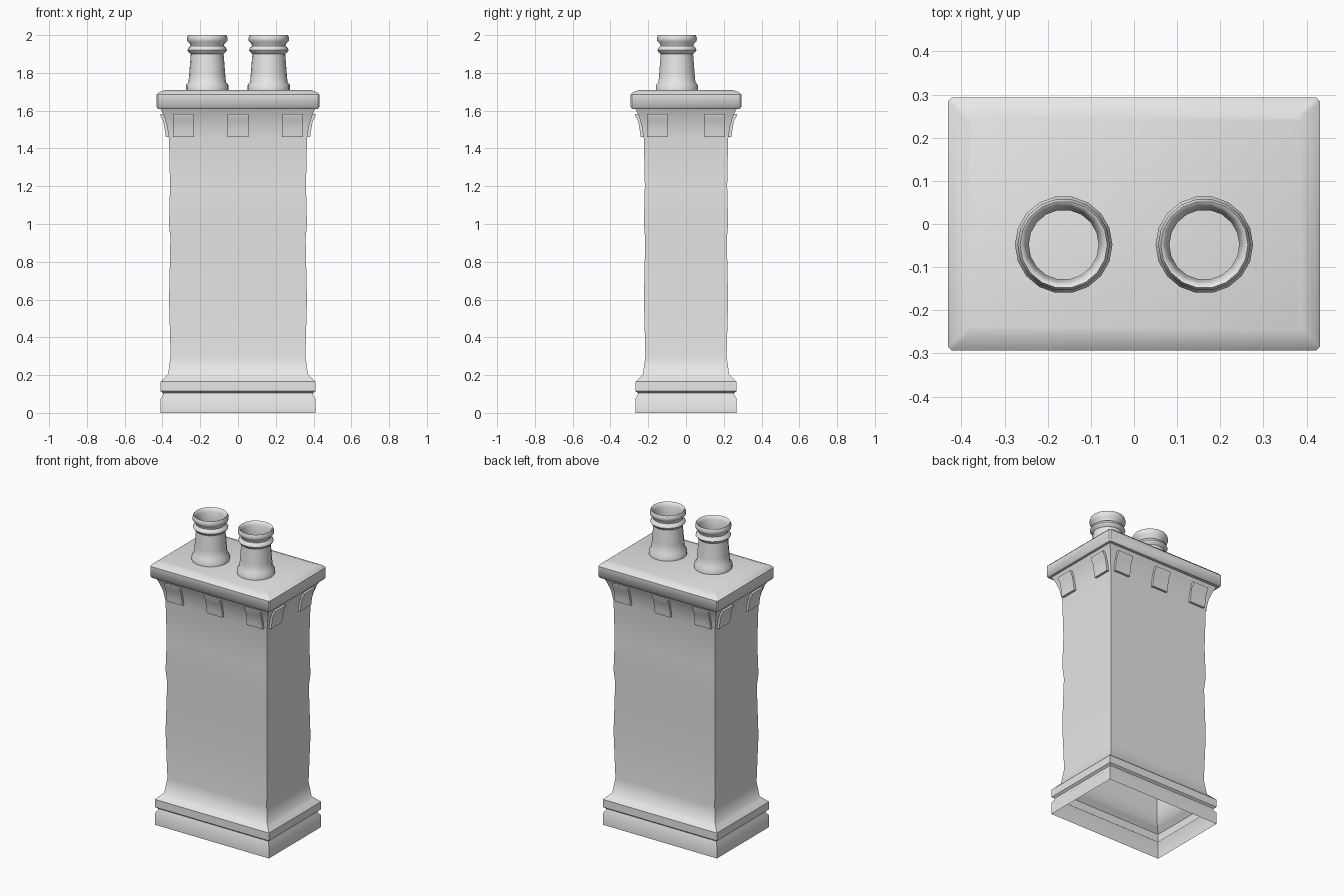
import bpy, bmesh, math

if "Cube" in bpy.data.objects:
    bpy.data.objects.remove(bpy.data.objects["Cube"])

stone = bpy.data.materials.new("grey stone")
stone.diffuse_color = (0.8, 0.8, 0.8, 1)
stone.use_nodes = True
stone.node_tree.nodes["Principled BSDF"].inputs["Base Color"].default_value = stone.diffuse_color


def finish(name, bm, angle=40):
    bmesh.ops.recalc_face_normals(bm, faces=bm.faces)
    me = bpy.data.meshes.new(name)
    bm.to_mesh(me)
    bm.free()
    ob = bpy.data.objects.new(name, me)
    bpy.context.collection.objects.link(ob)
    me.materials.append(stone)
    bpy.ops.object.select_all(action='DESELECT')
    ob.select_set(True)
    bpy.context.view_layer.objects.active = ob
    bpy.ops.object.shade_smooth_by_angle(angle=math.radians(angle))
    return ob


def loft(bm, loops):
    """Join successive closed loops of points with quads."""
    rings = [[bm.verts.new(p) for p in lp] for lp in loops]
    for a, b in zip(rings, rings[1:]):
        n = len(a)
        for i in range(n):
            bm.faces.new((a[i], a[(i + 1) % n], b[(i + 1) % n], b[i]))
    return rings


def rect(hx, hy, z, c=0.0):
    """Rectangle, with chamfered corners when c > 0."""
    if not c:
        return [(-hx, -hy, z), (hx, -hy, z), (hx, hy, z), (-hx, hy, z)]
    return [(-hx + c, -hy, z), (hx - c, -hy, z), (hx, -hy + c, z), (hx, hy - c, z),
            (hx - c, hy, z), (-hx + c, hy, z), (-hx, hy - c, z), (-hx, -hy + c, z)]


# Stack: moulded base, gently wavy shaft, flared neck (open underneath)
profile = [(0.41, 0.0), (0.41, 0.075), (0.397, 0.095), (0.397, 0.105), (0.41, 0.115),
           (0.41, 0.165), (0.385, 0.19), (0.37, 0.205), (0.357, 0.30),
           (0.365, 0.60), (0.358, 0.92), (0.365, 1.0), (0.36, 1.2),
           (0.365, 1.45), (0.376, 1.52), (0.393, 1.575), (0.412, 1.615)]
bm = bmesh.new()
loft(bm, [rect(h, h - 0.142, z) for h, z in profile])
finish("chimney_stack", bm)

# Cap slab
bm = bmesh.new()
rings = loft(bm, [rect(0.424, 0.286, 1.61, 0.008), rect(0.431, 0.293, 1.62, 0.008),
                  rect(0.431, 0.293, 1.685, 0.008), rect(0.42, 0.282, 1.697, 0.008),
                  rect(0.385, 0.247, 1.71, 0.008)])
bm.faces.new(rings[0])
bm.faces.new(rings[-1])
finish("cap_slab", bm)


# Corbel blocks under the cap: side section swept sideways, then turned to face out
section = [(-0.02, 1.46), (0.018, 1.46), (0.022, 1.49), (0.031, 1.545),
           (0.046, 1.57), (0.047, 1.582), (-0.02, 1.582)]


def corbel(name, along, out, turn):
    bm = bmesh.new()
    ca, sa = math.cos(turn), math.sin(turn)
    loops = []
    for u in (along - 0.056, along + 0.056):
        loops.append([(u * ca + (out + d) * sa, u * sa - (out + d) * ca, z)
                      for d, z in section])
    rings = loft(bm, loops)
    for r in rings:
        bm.faces.new(r)
    finish(name, bm, 30)


for side, turn in (("front", 0), ("back", math.pi)):
    for i, u in enumerate((-0.288, 0, 0.288)):
        corbel(f"corbel_{side}_{i}", u, 0.222, turn)
for side, turn in (("right", math.pi / 2), ("left", -math.pi / 2)):
    for i, u in enumerate((-0.15, 0.15)):
        corbel(f"corbel_{side}_{i}", u, 0.364, turn)

# Chimney pots: lathed, open at the top
pot = [(0.113, 1.705), (0.113, 1.735), (0.099, 1.752), (0.095, 1.80), (0.087, 1.90),
       (0.097, 1.908), (0.105, 1.92), (0.099, 1.934), (0.089, 1.942), (0.091, 1.955),
       (0.106, 1.968), (0.107, 1.986), (0.101, 2.0), (0.094, 1.997), (0.087, 1.975),
       (0.081, 1.94), (0.081, 1.90), (0.09, 1.80), (0.093, 1.712)]
N = 18
for name, cx in (("left", -0.163), ("right", 0.163)):
    bm = bmesh.new()
    loft(bm, [[(cx + r * math.cos(2 * math.pi * i / N),
                -0.048 + r * math.sin(2 * math.pi * i / N), z) for i in range(N)]
              for r, z in pot])
    finish("chimney_pot_" + name, bm, 50)
